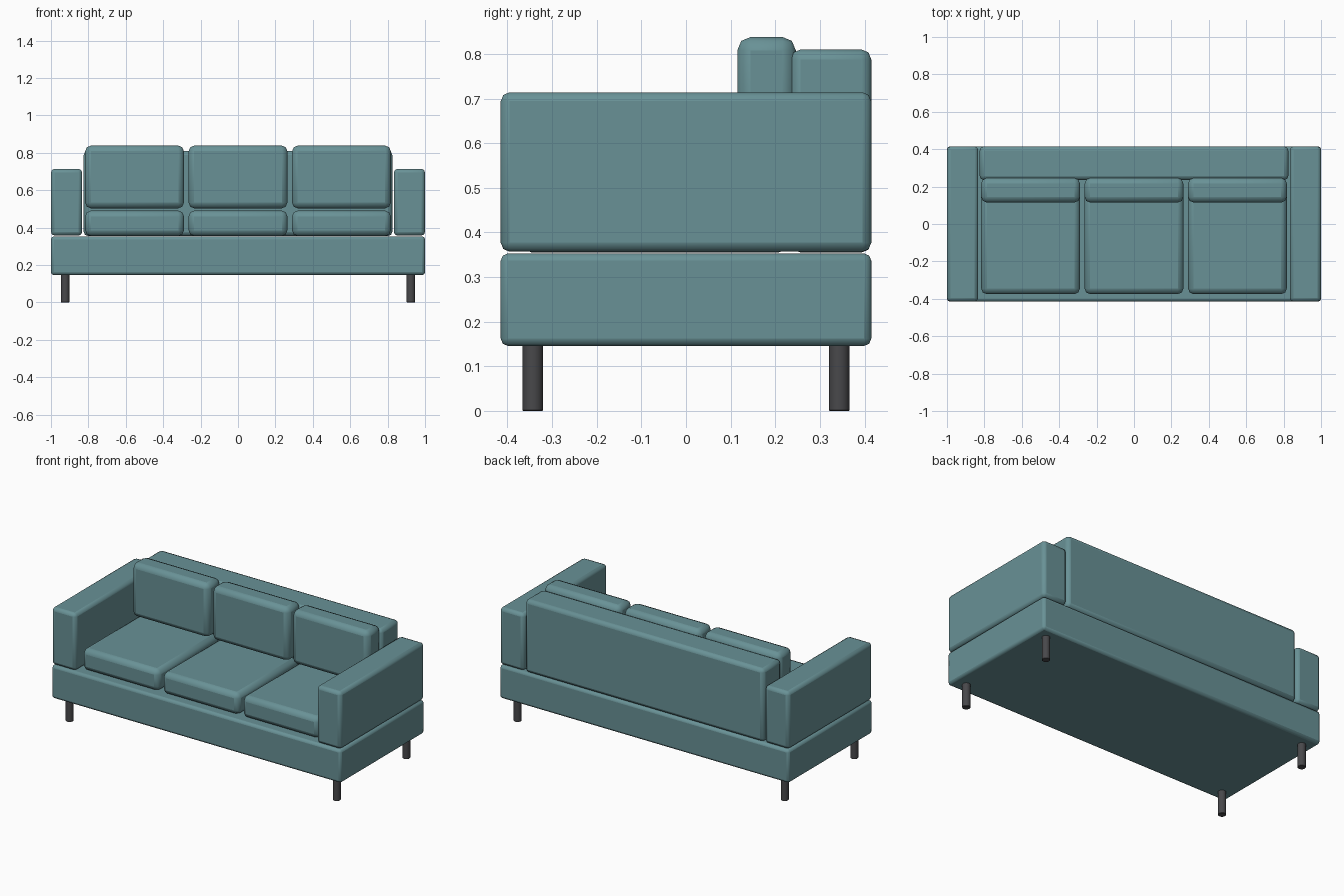
import bpy

if "Cube" in bpy.data.objects:
    bpy.data.objects.remove(bpy.data.objects["Cube"], do_unlink=True)


def make_material(name, color, roughness):
    mat = bpy.data.materials.new(name)
    mat.use_nodes = True
    mat.diffuse_color = color
    shader = mat.node_tree.nodes["Principled BSDF"]
    shader.inputs["Base Color"].default_value = color
    shader.inputs["Roughness"].default_value = roughness
    return mat


fabric = make_material("teal fabric", (0.14, 0.285, 0.305, 1), 0.8)
dark = make_material("dark leg", (0.065, 0.065, 0.07, 1), 0.5)


def finish(obj, name, mat, bevel, segments):
    obj.name = obj.data.name = name
    obj.data.materials.append(mat)
    bpy.ops.object.shade_smooth_by_angle(angle=0.6)
    mod = obj.modifiers.new("rounded edges", "BEVEL")
    mod.width = bevel
    mod.segments = segments
    mod.limit_method = "ANGLE"
    return obj


def padded_box(name, xs, ys, zs, bevel):
    """Upholstered block spanning the given x, y and z ranges."""
    spans = (xs, ys, zs)
    bpy.ops.mesh.primitive_cube_add(size=1, location=[(a + b) / 2 for a, b in spans])
    obj = bpy.context.object
    obj.scale = [b - a for a, b in spans]
    bpy.ops.object.transform_apply(location=False, rotation=False, scale=True)
    return finish(obj, name, fabric, bevel, 2)


# Base and backrest
depth = (-0.415, 0.415)
padded_box("base", (-1, 1), depth, (0.146, 0.353), 0.016)
padded_box("backrest", (-0.825, 0.825), (0.235, 0.415), (0.355, 0.81), 0.022)

# Armrests and legs, mirrored left and right
for side, sx in (("left", 1), ("right", -1)):
    padded_box(side + "_armrest", sorted((sx * 0.833, sx)), depth, (0.357, 0.714), 0.02)
    for end, y in (("front", -0.343), ("back", 0.343)):
        bpy.ops.mesh.primitive_cylinder_add(
            vertices=24, radius=0.023, depth=0.15, location=(sx * 0.924, y, 0.075))
        finish(bpy.context.object, f"{end}_{side}_leg", dark, 0.002, 1)

# Three pairs of seat and back cushions
for place, x in (("right", -0.553), ("middle", 0), ("left", 0.553)):
    span = (x - 0.264, x + 0.264)
    padded_box(place + "_seat_cushion", span, (-0.375, 0.237), (0.355, 0.49), 0.03)
    padded_box(place + "_back_cushion", span, (0.115, 0.246), (0.503, 0.838), 0.03)
